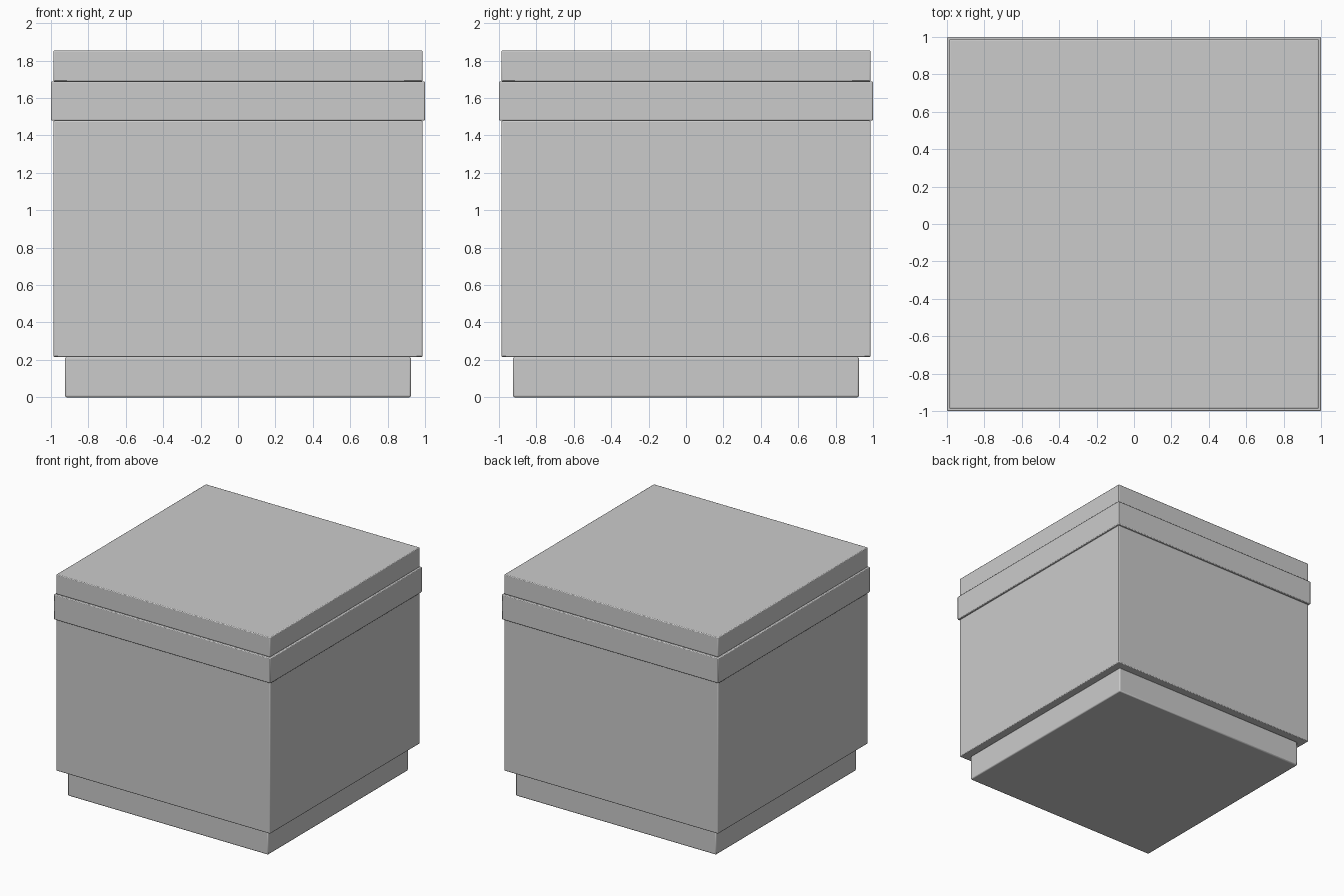
import bpy

if "Cube" in bpy.data.objects:
    bpy.data.objects.remove(bpy.data.objects["Cube"])

BEVEL = 0.006


def slab(name, half_width, z_low, z_high, bevel=BEVEL):
    """Square block with finely softened edges."""
    bpy.ops.mesh.primitive_cube_add(size=1, location=(0, 0, (z_low + z_high) / 2))
    block = bpy.context.object
    block.name = name
    block.scale = (2 * half_width, 2 * half_width, z_high - z_low)
    bpy.ops.object.transform_apply(location=False, rotation=False, scale=True)
    mod = block.modifiers.new("edge_softening", "BEVEL")
    mod.width = bevel
    mod.segments = 2
    bpy.ops.object.shade_smooth_by_angle()
    return block


# Recessed plinth at the floor
slab("plinth", 0.925, 0.0, 0.216, 0.009)
# Main box
slab("body", 0.987, 0.216, 1.479)
# Slightly proud band under the lid
slab("rim_band", 1.0, 1.479, 1.689)
# Flat top
slab("top_cushion", 0.987, 1.689, 1.854)
